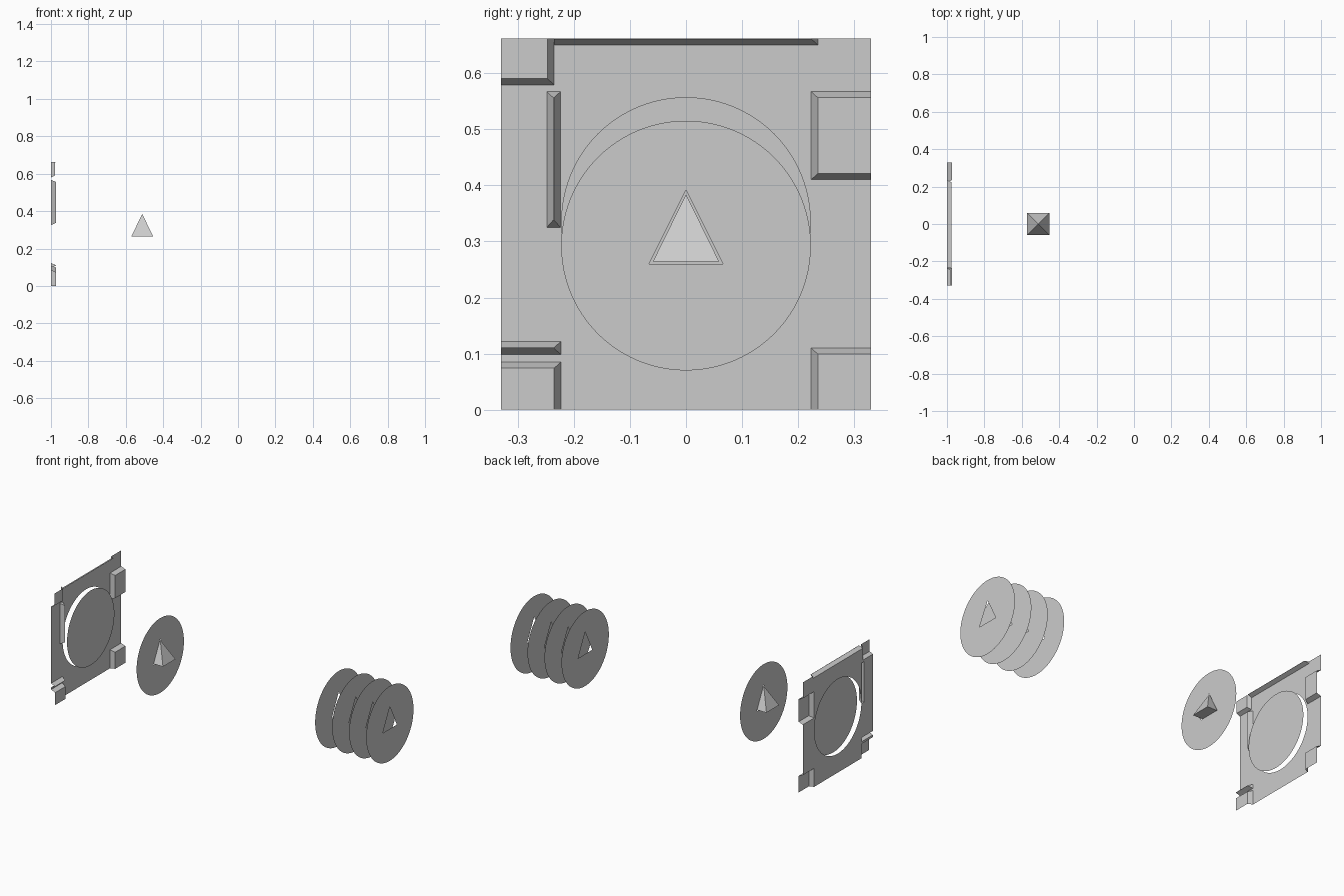
import bpy, bmesh, math

if "Cube" in bpy.data.objects:
    bpy.data.objects.remove(bpy.data.objects["Cube"])

DISC_R = 0.2225


def finish(name, bm):
    for f in bm.faces:
        f.normal_update()
        if f.normal.x < -0.001:
            f.normal_flip()
    me = bpy.data.meshes.new(name)
    bm.to_mesh(me)
    bm.free()
    ob = bpy.data.objects.new(name, me)
    bpy.context.collection.objects.link(ob)
    return ob


def circle(z, r=DISC_R, n=96):
    return [(r * math.sin(2 * math.pi * i / n), z + r * math.cos(2 * math.pi * i / n))
            for i in range(n)]


def sheet(name, x, loops):
    """Flat zero-thickness sheet facing +x; first loop is the outline, the rest are holes."""
    bm = bmesh.new()
    edges = []
    for loop in loops:
        vs = [bm.verts.new((x, y, z)) for y, z in loop]
        edges += [bm.edges.new((vs[i - 1], vs[i])) for i in range(len(vs))]
    bmesh.ops.triangle_fill(bm, edges=edges, use_beauty=True, use_dissolve=False,
                            normal=(1, 0, 0))
    return finish(name, bm)


def raised(name, outer, inner, h):
    """Raised pad: foot rectangle, top rectangle, sloped faces where the two differ."""
    def corners(r, x):
        y0, y1, z0, z1 = r
        return [bm.verts.new((x, y, z)) for y, z in ((y0, z0), (y1, z0), (y1, z1), (y0, z1))]
    bm = bmesh.new()
    lo, hi = corners(outer, -1), corners(inner, -1 + h)
    bm.faces.new(hi)
    # sides in order bottom, +y, top, -y; open where flush with the panel border
    for i, k in enumerate((2, 1, 3, 0)):
        if abs(outer[k] - inner[k]) > 1e-5:
            j = (i + 1) % 4
            bm.faces.new((lo[i], lo[j], hi[j], hi[i]))
    bmesh.ops.remove_doubles(bm, verts=bm.verts, dist=1e-5)
    bmesh.ops.dissolve_degenerate(bm, edges=bm.edges, dist=1e-5)
    return finish(name, bm)


# wall panel: outline is notched where raised pads replace the flat sheet
W, H = 0.33, 0.662
outline = [(-0.223, 0), (0.223, 0), (0.223, 0.11), (W, 0.11), (W, 0.41), (0.223, 0.41),
           (0.223, 0.567), (W, 0.567), (W, H), (0.235, H), (0.235, 0.65), (-0.235, 0.65),
           (-0.235, 0.579), (-W, 0.579), (-W, 0.122), (-0.223, 0.122), (-0.223, 0.098),
           (-W, 0.098), (-W, 0.085), (-0.223, 0.085)]
ridge_slot = [(-0.248, 0.325), (-0.2235, 0.325), (-0.2235, 0.567), (-0.248, 0.567)]
sheet("wall_panel", -1, [outline, circle(0.3345, 0.2215), ridge_slot])

# raised pads and ridges on the panel
raised("lower_right_pad", (0.223, W, 0, 0.11), (0.235, W, 0, 0.099), 0.027)
raised("lower_left_pad", (-W, -0.223, 0, 0.085), (-W, -0.235, 0, 0.074), 0.027)
raised("upper_right_pad", (0.223, W, 0.41, 0.567), (0.235, W, 0.421, 0.556), 0.027)
raised("upper_left_pad", (-W, -0.235, 0.579, H), (-W, -0.247, 0.59, H), 0.022)
raised("lower_left_ridge", (-W, -0.223, 0.098, 0.122), (-W, -0.235, 0.1095, 0.1105), 0.027)
raised("side_ridge", (-0.248, -0.2235, 0.325, 0.567), (-0.2365, -0.2355, 0.338, 0.556), 0.027)
raised("top_lip", (-0.235, 0.235, 0.65, H), (-0.235, 0.223, H - 0.001, H), 0.024)

# disc floating just in front of the round opening
sheet("opening_disc", -0.97, [circle(0.3345)])

# discs with a triangular cut-out
triangle = [(-0.066, 0.26), (0.066, 0.26), (0, 0.392)]
for i, x in enumerate((-0.512, 0.664, 0.776, 0.888, 1.0)):
    sheet(f"cutout_disc_{i + 1}", x, [circle(0.2925), triangle])

# square pyramid passing through the first cut-out
bm = bmesh.new()
s, px = 0.059, -0.512
base = [bm.verts.new((px + a * s, b * s, 0.264)) for a, b in ((-1, -1), (1, -1), (1, 1), (-1, 1))]
tip = bm.verts.new((px, 0, 0.384))
bm.faces.new(base[::-1])
for i in range(4):
    bm.faces.new((base[i], base[(i + 1) % 4], tip))
me = bpy.data.meshes.new("pyramid")
bm.to_mesh(me)
bm.free()
bpy.context.collection.objects.link(bpy.data.objects.new("pyramid", me))
